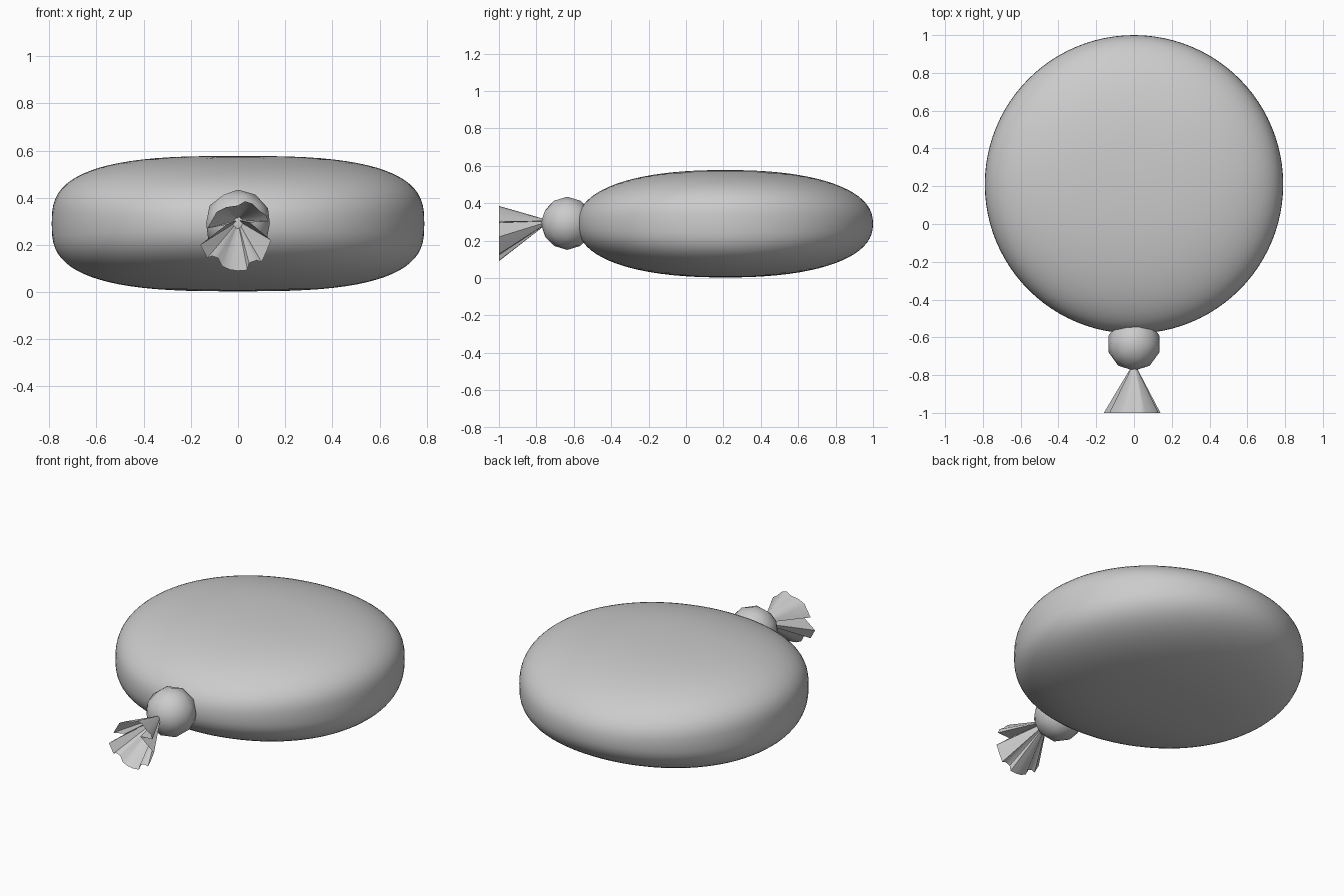
import bpy, bmesh, math

if "Cube" in bpy.data.objects:
    bpy.data.objects.remove(bpy.data.objects["Cube"])


def finish(name, bm, angle):
    bmesh.ops.recalc_face_normals(bm, faces=bm.faces)
    mesh = bpy.data.meshes.new(name)
    bm.to_mesh(mesh)
    bm.free()
    ob = bpy.data.objects.new(name, mesh)
    bpy.context.collection.objects.link(ob)
    bpy.ops.object.select_all(action='DESELECT')
    ob.select_set(True)
    bpy.context.view_layer.objects.active = ob
    bpy.ops.object.shade_smooth_by_angle(angle=math.radians(angle))
    return ob


def bridge(bm, a, b):
    n = len(a)
    for i in range(n):
        j = (i + 1) % n
        bm.faces.new((a[i], a[j], b[j], b[i]))


# Inflated round bag: flatter across x, rounder along y
SEG, RINGS = 96, 40
bm = bmesh.new()
rings = []
for k in range(1, RINGS):
    phi = -math.pi / 2 + math.pi * k / RINGS
    ring = []
    for i in range(SEG):
        a = 2 * math.pi * i / SEG
        n = 2.3 + 0.6 * math.cos(a) ** 2
        r = 0.79 * math.cos(phi) ** (2 / n)
        z = 0.287 * math.copysign(abs(math.sin(phi)) ** (2 / n), phi)
        ring.append(bm.verts.new((r * math.cos(a), 0.21 + r * math.sin(a), 0.29 + z)))
    rings.append(ring)
for a, b in zip(rings, rings[1:]):
    bridge(bm, a, b)
for ring, z in ((rings[0], 0.003), (rings[-1], 0.577)):
    pole = bm.verts.new((0, 0.21, z))
    for i in range(SEG):
        bm.faces.new((ring[i], ring[(i + 1) % SEG], pole))
finish("inflated_bag", bm, 60)

# Low-poly neck ball
bm = bmesh.new()
bmesh.ops.create_icosphere(bm, subdivisions=2, radius=0.142)
bmesh.ops.translate(bm, verts=bm.verts, vec=(0, -0.635, 0.292))
finish("neck_knot", bm, 60)

# Flared, crumpled mouth: two ruffled lips pinched together at the sides
lip = [(-.05, .285), (-.16, .20), (-.13, .145), (-.11, .153), (-.085, .144),
       (-.068, .11), (-.035, .095), (0, .09), (.04, .093), (.047, .123),
       (.08, .135), (.10, .127), (.12, .17), (.14, .22), (.05, .295),
       (.13, .30), (.12, .325), (.09, .345), (.06, .375), (.03, .385),
       (0, .367), (-.05, .36), (-.09, .34), (-.13, .27)]
bm = bmesh.new()
outer = [bm.verts.new((x, -1.0, z)) for x, z in lip]
inner = [bm.verts.new((x * 0.12, -0.765, 0.305 + (z - 0.305) * 0.15)) for x, z in lip]
bridge(bm, outer, inner)
bm.faces.new(inner)
finish("ruffled_mouth", bm, 50)
